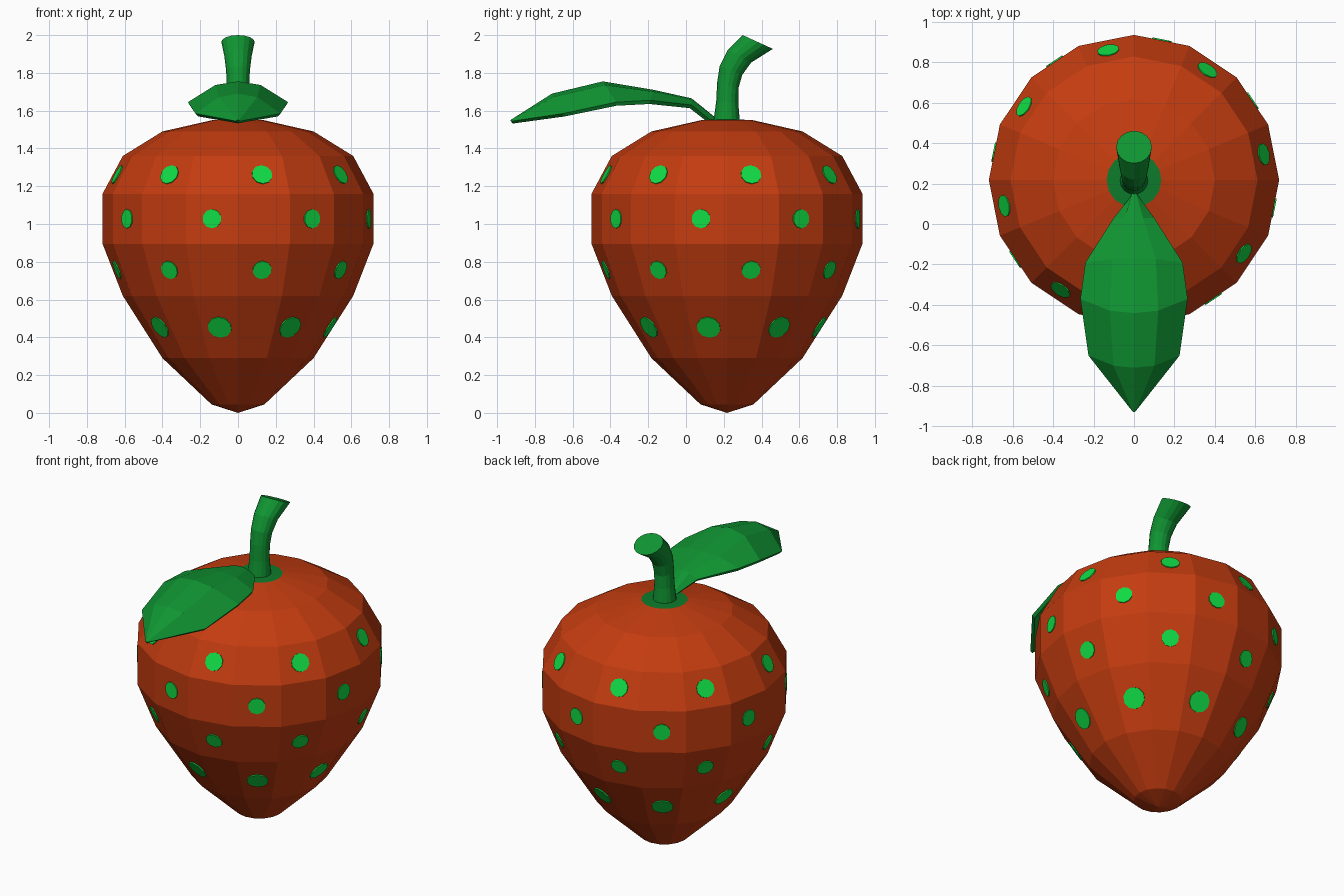
import bpy, bmesh, math
from mathutils import Vector, Matrix

if "Cube" in bpy.data.objects:
    bpy.data.objects.remove(bpy.data.objects["Cube"])

CY = 0.217   # fruit axis offset in y
SIDES = 16


def material(name, rgb):
    m = bpy.data.materials.new(name)
    m.diffuse_color = (*rgb, 1)
    m.use_nodes = True
    m.node_tree.nodes["Principled BSDF"].inputs["Base Color"].default_value = m.diffuse_color
    return m


RED = material("berry red", (0.55, 0.045, 0.005))
SEED = material("bright green", (0.005, 0.71, 0.058))
LEAF = material("leaf green", (0.005, 0.30, 0.032))
CAP = material("dark green", (0.004, 0.20, 0.024))


def finish(bm, name, *mats):
    bmesh.ops.recalc_face_normals(bm, faces=bm.faces)
    me = bpy.data.meshes.new(name)
    bm.to_mesh(me)
    bm.free()
    for m in mats:
        me.materials.append(m)
    ob = bpy.data.objects.new(name, me)
    bpy.context.collection.objects.link(ob)
    return ob


def bridge(bm, a, b, closed=True):
    n = len(a)
    for i in range(n if closed else n - 1):
        j = (i + 1) % n
        bm.faces.new((a[i], a[j], b[j], b[i]))


# Fruit body: faceted revolve with a green cap around the stem
profile = [(0.14, 0.045), (0.40, 0.29), (0.61, 0.62), (0.717, 0.895),
           (0.717, 1.16), (0.61, 1.36), (0.40, 1.49), (0.135, 1.55)]
bm = bmesh.new()
rings = []
for r, z in profile:
    rings.append([bm.verts.new((r * math.cos(2 * math.pi * i / SIDES),
                                CY + r * math.sin(2 * math.pi * i / SIDES), z))
                  for i in range(SIDES)])
for a, b in zip(rings, rings[1:]):
    bridge(bm, a, b)
for ring, z in ((rings[0], 0.0), (rings[-1], 1.556)):
    tip = bm.verts.new((0, CY, z))
    for i in range(SIDES):
        f = bm.faces.new((ring[i], ring[(i + 1) % SIDES], tip))
        f.material_index = 1 if z > 1 else 0
finish(bm, "fruit_body", RED, CAP)

# Seeds: thin discs on every other face of four bands, staggered
bm = bmesh.new()
for band, radius, start in ((1, 0.064, -11.25), (2, 0.051, 11.25),
                            (3, 0.051, -11.25), (4, 0.055, 11.25)):
    (r0, z0), (r1, z1) = profile[band], profile[band + 1]
    r = (r0 + r1) / 2 * math.cos(math.pi / SIDES)
    for k in range(8):
        t = math.radians(start + 45 * k)
        out = Vector((math.sin(t), -math.cos(t), 0))
        n = (out * (z1 - z0) + Vector((0, 0, r0 - r1))).normalized()
        pos = out * r + Vector((0, CY, (z0 + z1) / 2)) + n * 0.002
        rot = n.to_track_quat('Z', 'Y').to_matrix().to_4x4()
        bmesh.ops.create_cone(bm, cap_ends=True, segments=10, radius1=radius,
                              radius2=radius, depth=0.008,
                              matrix=Matrix.Translation(pos) @ rot)
finish(bm, "seeds", SEED)

# Stem: rings spanned between inner and outer side-view outlines (y, z), half width
stem = [((0.145, 1.54), (0.285, 1.54), 0.070), ((0.16, 1.65), (0.277, 1.64), 0.060),
        ((0.165, 1.75), (0.278, 1.72), 0.059), ((0.178, 1.835), (0.298, 1.79), 0.063),
        ((0.22, 1.92), (0.345, 1.855), 0.072), ((0.30, 2.0), (0.46, 1.927), 0.088)]
bm = bmesh.new()
rings = []
for p, q, w in stem:
    p, q = Vector((0, *p)), Vector((0, *q))
    mid, half = (p + q) / 2, (q - p) / 2
    rings.append([bm.verts.new(mid + half * math.sin(2 * math.pi * i / SIDES)
                               + Vector((w * math.cos(2 * math.pi * i / SIDES), 0, 0)))
                  for i in range(SIDES)])
for a, b in zip(rings, rings[1:]):
    bridge(bm, a, b)
bm.faces.new(rings[0])
bm.faces.new(rings[-1])
finish(bm, "stem", LEAF)

# Leaf: arched cross-sections (centre y, z, edge y, z, half width), then thickness
leaf = [(0.16, 1.56, 0.13, 1.55, 0.02), (0.03, 1.665, 0.03, 1.63, 0.10),
        (-0.17, 1.71, -0.19, 1.655, 0.24), (-0.44, 1.755, -0.37, 1.645, 0.265),
        (-0.71, 1.69, -0.65, 1.585, 0.225), (-0.93, 1.55, -0.92, 1.545, 0.012)]
bm = bmesh.new()
rows = []
for cy, cz, ey, ez, w in leaf:
    row = []
    for u in (-1, -0.45, 0, 0.45, 1):
        s = abs(u) ** 2.2
        row.append(bm.verts.new((u * w, cy + (ey - cy) * s, cz + (ez - cz) * s)))
    rows.append(row)
for a, b in zip(rows, rows[1:]):
    bridge(bm, a, b, closed=False)
ob = finish(bm, "leaf", LEAF)
if ob.data.polygons[10].normal.z < 0:
    ob.data.flip_normals()
mod = ob.modifiers.new("thickness", 'SOLIDIFY')
mod.thickness = 0.022
mod.offset = -1
